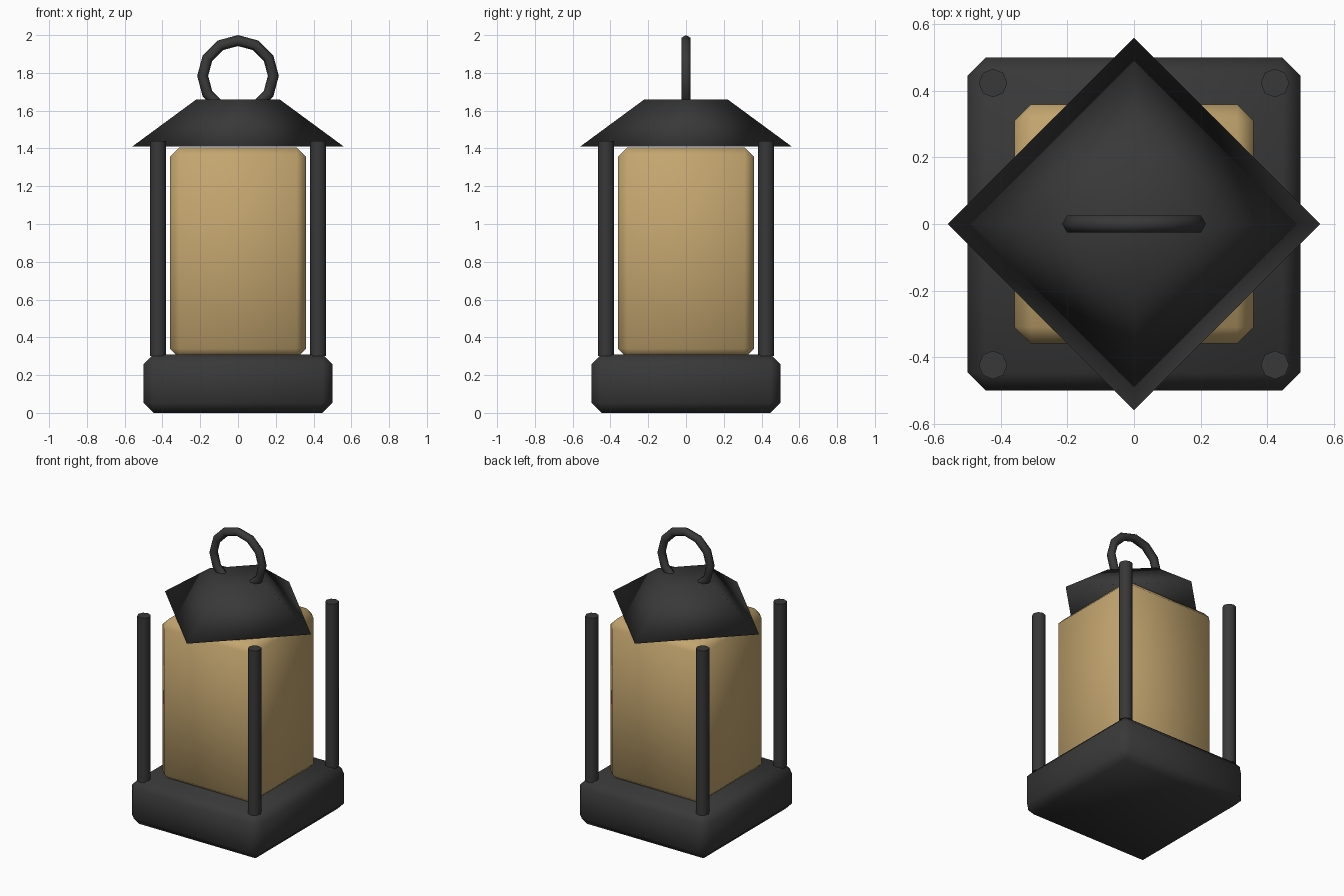
import bpy, math

if "Cube" in bpy.data.objects:
    bpy.data.objects.remove(bpy.data.objects["Cube"])


def material(name, rgb):
    m = bpy.data.materials.new(name)
    m.diffuse_color = (*rgb, 1)
    m.use_nodes = True
    m.node_tree.nodes["Principled BSDF"].inputs["Base Color"].default_value = m.diffuse_color
    return m


DARK = material("dark_iron", (0.04, 0.04, 0.04))
GLOW = material("warm_tan", (0.55, 0.38, 0.16))


def finish(name, mat, sharp=False):
    ob = bpy.context.object
    ob.name = name
    ob.data.materials.append(mat)
    if sharp:
        bpy.ops.object.shade_smooth_by_angle(angle=math.radians(50))
    else:
        bpy.ops.object.shade_smooth()
    return ob


def chamfered_box(name, half, z0, z1, bevel, mat):
    bpy.ops.mesh.primitive_cube_add(size=1, location=(0, 0, (z0 + z1) / 2))
    ob = bpy.context.object
    ob.scale = (2 * half, 2 * half, z1 - z0)
    bpy.ops.object.transform_apply(location=False, rotation=False, scale=True)
    mod = ob.modifiers.new("chamfer", 'BEVEL')
    mod.width = bevel
    mod.segments = 1
    bpy.ops.object.modifier_apply(modifier=mod.name)
    return finish(name, mat)


# base and lamp body
chamfered_box("base", 0.5, 0.0, 0.31, 0.053, DARK)
chamfered_box("lamp_body", 0.36, 0.29, 1.405, 0.05, GLOW)

# corner posts
for sx, side in ((-1, "left"), (1, "right")):
    for sy, end in ((-1, "front"), (1, "back")):
        bpy.ops.mesh.primitive_cylinder_add(
            vertices=8, radius=0.043, depth=1.14,
            location=(sx * 0.424, sy * 0.424, 0.87))
        finish(f"{end}_{side}_post", DARK, sharp=True)

# roof: four-sided truncated pyramid with corners on the axes
bpy.ops.mesh.primitive_cone_add(vertices=4, radius1=0.56, radius2=0.22,
                                depth=0.25, location=(0, 0, 1.535))
finish("roof", DARK)

# carrying ring, upright in the xz plane
bpy.ops.mesh.primitive_torus_add(major_segments=12, minor_segments=6,
                                 major_radius=0.187, minor_radius=0.029,
                                 location=(0, 0, 1.784),
                                 rotation=(math.pi / 2, 0, 0))
finish("handle_ring", DARK)
